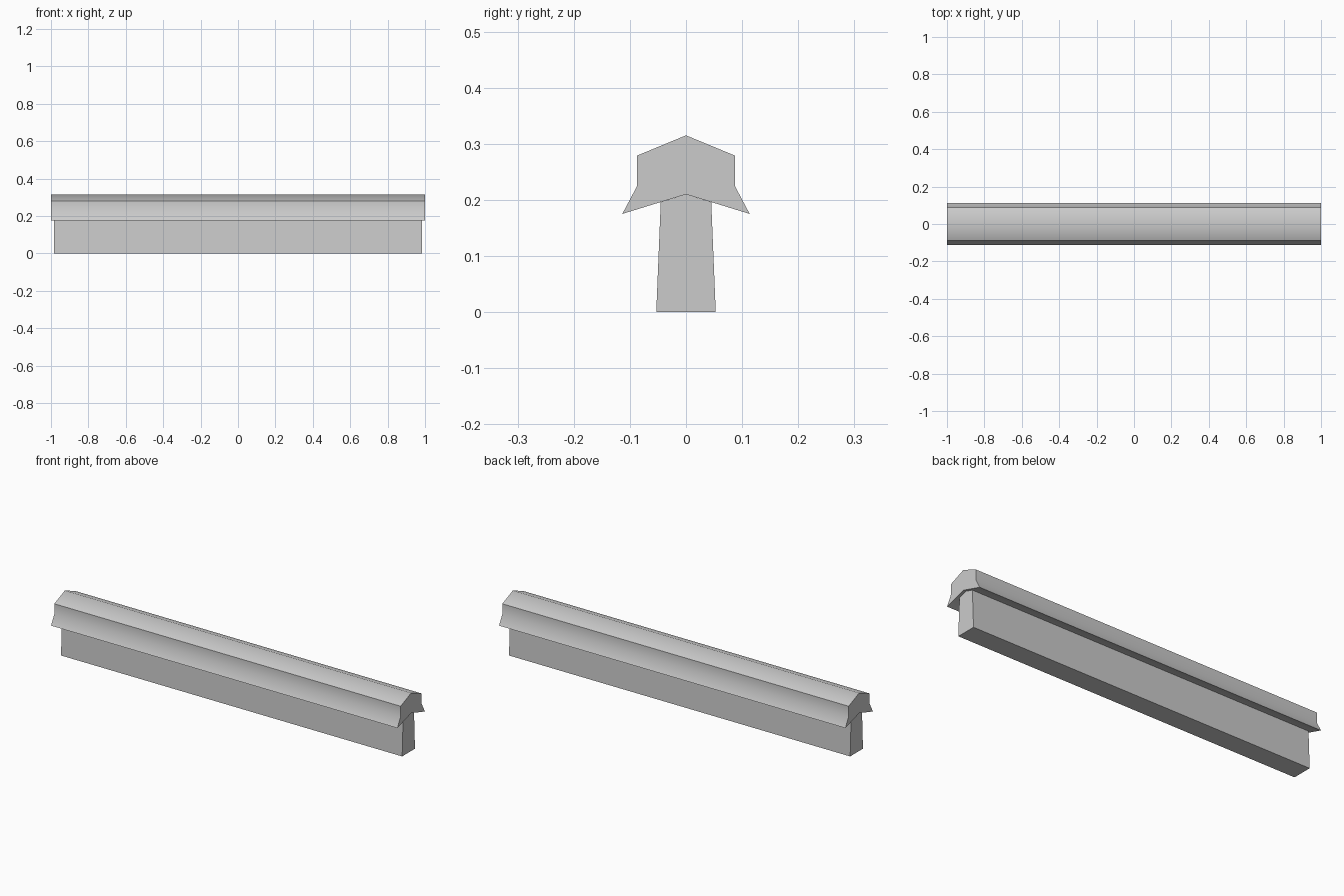
import bpy, bmesh, math

if "Cube" in bpy.data.objects:
    bpy.data.objects.remove(bpy.data.objects["Cube"])


def extrude_profile(name, half, half_length, smooth=None):
    """Mirror a half profile (y, z), listed from top centre to bottom centre, and extrude along x."""
    pts = half + [(-y, z) for y, z in reversed(half) if y > 0]
    bm = bmesh.new()
    face = bm.faces.new([bm.verts.new((-half_length, y, z)) for y, z in pts])
    ext = bmesh.ops.extrude_face_region(bm, geom=[face], use_keep_orig=True)
    moved = [g for g in ext["geom"] if isinstance(g, bmesh.types.BMVert)]
    bmesh.ops.translate(bm, verts=moved, vec=(2 * half_length, 0, 0))
    bmesh.ops.recalc_face_normals(bm, faces=bm.faces)
    mesh = bpy.data.meshes.new(name)
    bm.to_mesh(mesh)
    bm.free()
    obj = bpy.data.objects.new(name, mesh)
    bpy.context.collection.objects.link(obj)
    if smooth:
        bpy.ops.object.select_all(action='DESELECT')
        obj.select_set(True)
        bpy.context.view_layer.objects.active = obj
        bpy.ops.object.shade_smooth_by_angle(angle=math.radians(smooth))
    return obj


# Tapered wall with a peaked top tucked under the coping
extrude_profile("wall", [(0, 0.21), (0.045, 0.196), (0.053, 0)], 0.985)

# Ridged coping with flared eaves and a hollow underside
extrude_profile("coping", [(0, 0.315), (0.087, 0.279), (0.087, 0.225),
                           (0.1135, 0.175), (0, 0.21)], 1.0, smooth=50)
